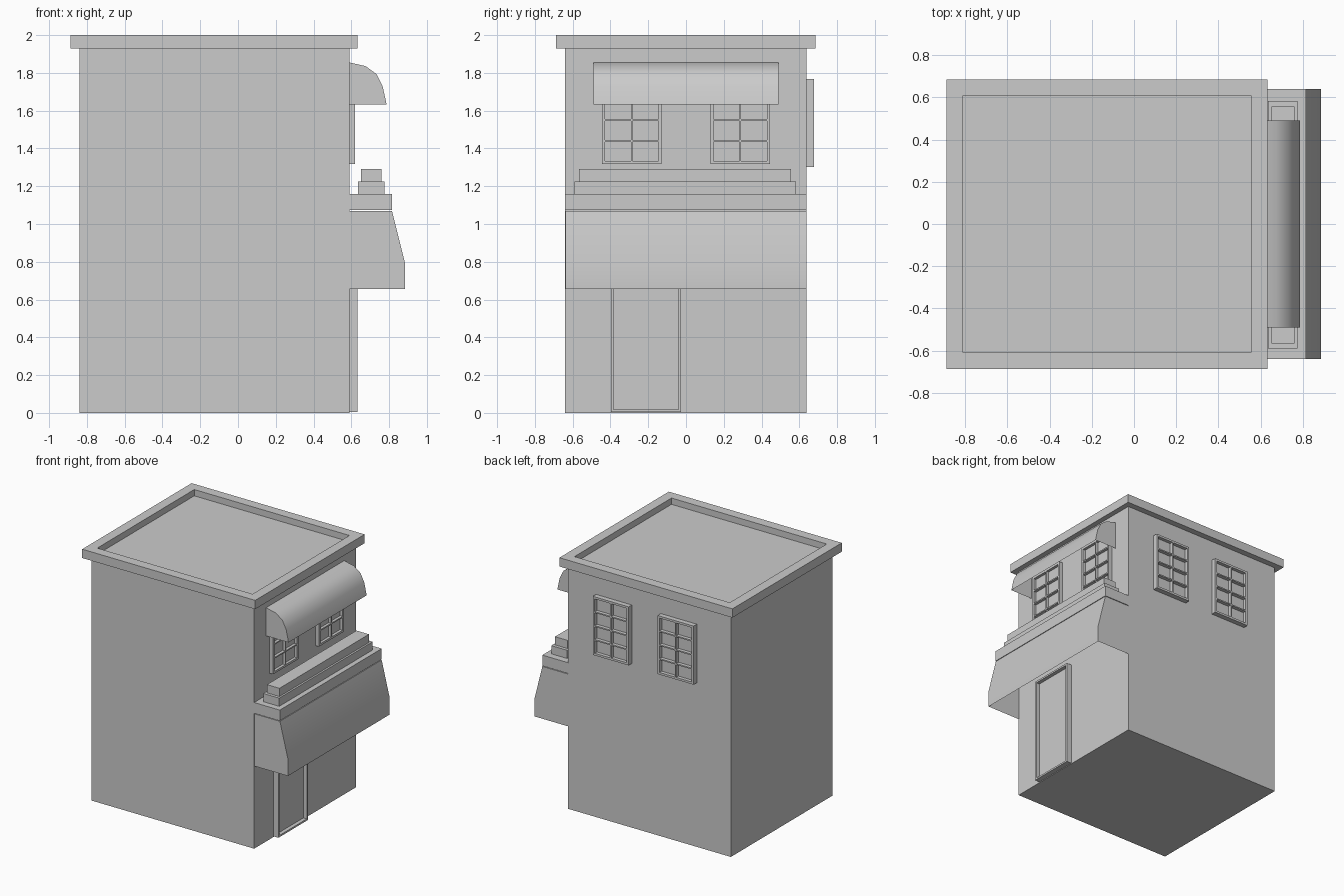
import bpy, bmesh, math
from mathutils import Matrix, Vector

if "Cube" in bpy.data.objects:
    bpy.data.objects.remove(bpy.data.objects["Cube"])


def finish(bm, name):
    bmesh.ops.recalc_face_normals(bm, faces=bm.faces)
    me = bpy.data.meshes.new(name)
    bm.to_mesh(me)
    bm.free()
    ob = bpy.data.objects.new(name, me)
    bpy.context.collection.objects.link(ob)
    return ob


def box(name, x, y, z, rim=0, sink=0):
    """Box from ranges; optional sunken top inside a rim."""
    bm = bmesh.new()
    bmesh.ops.create_cube(bm, size=1)
    for v in bm.verts:
        v.co = [r[0] if c < 0 else r[1] for c, r in zip(v.co, (x, y, z))]
    if rim:
        bm.normal_update()
        top = max(bm.faces, key=lambda f: f.normal.z)
        bmesh.ops.inset_individual(bm, faces=[top], thickness=rim)
        bmesh.ops.translate(bm, verts=top.verts, vec=(0, 0, 0))
        low = bmesh.ops.extrude_discrete_faces(bm, faces=[top])["faces"][0]
        bmesh.ops.translate(bm, verts=low.verts, vec=(0, 0, -sink))
    return finish(bm, name)


def hood(name, profile, half, wall=0.59):
    """Open shell hung on the front wall: profile swept along y, closed ends."""
    bm = bmesh.new()
    ends = [[bm.verts.new((x, y, z)) for x, z in profile] for y in (-half, half)]
    for i in range(len(profile) - 1):
        bm.faces.new((ends[0][i], ends[0][i + 1], ends[1][i + 1], ends[1][i]))
    for row in ends:
        corner = bm.verts.new((wall, row[0].co.y, profile[-1][1]))
        bm.faces.new(row + [corner])
    ob = finish(bm, name)
    bpy.ops.object.select_all(action='DESELECT')
    bpy.context.view_layer.objects.active = ob
    ob.select_set(True)
    bpy.ops.object.shade_smooth_by_angle(angle=math.radians(35))
    return ob


def panel(name, axes, origin, w, h, cols, rows, depth, sink, border, bar):
    """Framed panel standing out from a wall, with sunken panes."""
    bm = bmesh.new()
    bmesh.ops.create_grid(bm, x_segments=cols, y_segments=rows, size=0.5)
    bmesh.ops.scale(bm, vec=(w - 2 * border, h - 2 * border, 1), verts=bm.verts)
    panes = bm.faces[:]
    # Outer frame and its sides
    for dx, dy, dz in ((w, h, 0), (w, h, -depth)):
        edges = [e for e in bm.edges if e.is_boundary]
        ext = bmesh.ops.extrude_edge_only(bm, edges=edges)["geom"]
        for v in (g for g in ext if isinstance(g, bmesh.types.BMVert)):
            if dz:
                v.co.z = dz
            else:
                v.co.x *= w / (w - 2 * border)
                v.co.y *= h / (h - 2 * border)
    # Glazing bars and sunken panes
    bm.normal_update()
    if bar:
        bmesh.ops.inset_individual(bm, faces=panes, thickness=bar / 2)
    for f in panes:
        r = bmesh.ops.extrude_discrete_faces(bm, faces=[f])["faces"][0]
        bmesh.ops.translate(bm, verts=r.verts, vec=(0, 0, -sink))
    bmesh.ops.remove_doubles(bm, verts=bm.verts, dist=1e-5)
    m = Matrix([Vector(a) for a in axes]).transposed().to_4x4()
    m.translation = Vector(origin) + Vector(axes[2]) * depth
    bm.transform(m)
    return finish(bm, name)


# Walls and flat roof with raised rim
box("walls", (-0.84, 0.59), (-0.64, 0.637), (0, 1.935))
box("roof", (-0.887, 0.632), (-0.687, 0.685), (1.93, 2.0), rim=0.11, sink=0.05)

# Curved window awning and sloping shop canopy
hood("window_awning", [(0.59, 1.855), (0.675, 1.836), (0.733, 1.794),
                       (0.766, 1.728), (0.787, 1.632)], 0.49)
hood("shop_canopy", [(0.59, 1.07), (0.815, 1.07), (0.885, 0.79), (0.885, 0.655)], 0.638)

# Stepped ledge over the canopy
box("ledge", (0.585, 0.815), (-0.64, 0.638), (1.075, 1.16))
box("planter_base", (0.635, 0.775), (-0.59, 0.583), (1.16, 1.225))
box("planter_top", (0.65, 0.76), (-0.566, 0.557), (1.225, 1.29))

# Door and windows
TO_X = ((0, 1, 0), (0, 0, 1), (1, 0, 0))
TO_Y = ((-1, 0, 0), (0, 0, 1), (0, 1, 0))
panel("door", TO_X, (0.59, -0.212, 0.43), 0.37, 0.85, 1, 1, 0.043, 0.03, 0.014, 0)
for i, y in enumerate((-0.287, 0.287)):
    panel(f"front_window_{i + 1}", TO_X, (0.59, y, 1.55), 0.315, 0.465,
          2, 4, 0.03, 0.022, 0.012, 0.014)
for i, x in enumerate((0.187, -0.383)):
    panel(f"side_window_{i + 1}", TO_Y, (x, 0.637, 1.535), 0.315, 0.465,
          2, 4, 0.04, 0.028, 0.012, 0.014)
